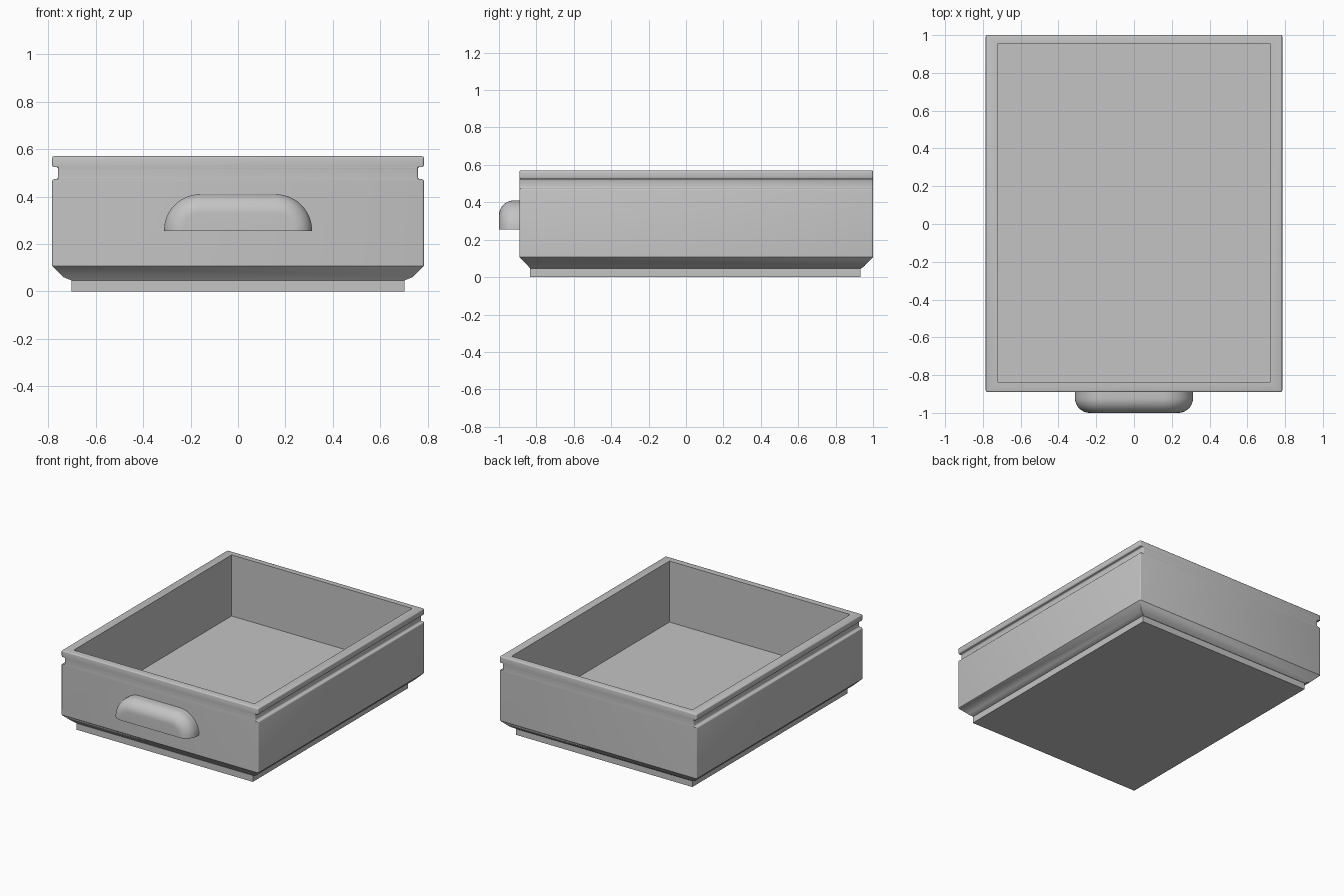
import bpy
import bmesh
import math

default = bpy.data.objects.get("Cube")
if default:
    bpy.data.objects.remove(default)

grey = bpy.data.materials.new("plain grey")
grey.use_nodes = True
colour = (0.55, 0.55, 0.55, 1)
grey.diffuse_color = colour
grey.node_tree.nodes["Principled BSDF"].inputs["Base Color"].default_value = colour

FRONT, BACK, SIDE = -0.89, 1.0, 0.785


def finish(bm, name, angle=30):
    """Turn a bmesh into a shaded object."""
    bmesh.ops.recalc_face_normals(bm, faces=bm.faces)
    mesh = bpy.data.meshes.new(name)
    bm.to_mesh(mesh)
    bm.free()
    mesh.materials.append(grey)
    obj = bpy.data.objects.new(name, mesh)
    bpy.context.collection.objects.link(obj)
    bpy.ops.object.select_all(action='DESELECT')
    obj.select_set(True)
    bpy.context.view_layer.objects.active = obj
    bpy.ops.object.shade_smooth_by_angle(angle=math.radians(angle))
    return obj


def loft(loops):
    """Skin a stack of equal loops and cap both ends."""
    bm = bmesh.new()
    rings = [[bm.verts.new(p) for p in loop] for loop in loops]
    for a, b in zip(rings, rings[1:]):
        for i in range(len(a)):
            j = (i + 1) % len(a)
            bm.faces.new((a[i], a[j], b[j], b[i]))
    bm.faces.new(rings[0])
    bm.faces.new(rings[-1])
    return bm


def rect(x, y0, y1, z):
    return [(-x, y0, z), (x, y0, z), (x, y1, z), (-x, y1, z)]


# Drawer box: chamfered bottom, runner grooves on the sides, open tray inside
groove = SIDE - 0.025
body = loft([
    rect(0.70, -0.832, 0.935, 0.045),
    rect(0.738, -0.845, 0.955, 0.06),
    rect(SIDE, FRONT, BACK, 0.107),
    rect(SIDE, FRONT, BACK, 0.473),
    rect(groove, FRONT, BACK, 0.473),
    rect(groove, FRONT, BACK, 0.525),
    rect(SIDE, FRONT, BACK, 0.525),
    rect(SIDE, FRONT, BACK, 0.57),
    rect(0.72, -0.84, 0.955, 0.57),
    rect(0.72, -0.84, 0.955, 0.13),
])
bmesh.ops.recalc_face_normals(body, faces=body.faces)
bmesh.ops.dissolve_limit(body, angle_limit=0.01, verts=body.verts, edges=body.edges)

# Soften the outer edges above the chamfer
outer = [e for e in body.edges
         if e.calc_face_angle(0) > 1
         and all(v.co.z > 0.1 and abs(v.co.x) > 0.73 for v in e.verts)]
bmesh.ops.bevel(body, geom=outer, offset=0.008, segments=3, profile=0.5,
                affect='EDGES', clamp_overlap=True)
finish(body, "drawer_box")

# Base plinth
finish(loft([rect(0.703, -0.835, 0.932, z) for z in (0, 0.046)]), "base_plinth")

# Handle: half-dome outline with a rounded outer edge
HALF, LOW, HIGH, DEPTH, ROUND, STEPS = 0.313, 0.255, 0.41, 0.11, 0.08, 12


def handle_loop(inset, y):
    radius = HIGH - LOW - inset
    straight = HALF - (HIGH - LOW)
    points = []
    for side in (1, -1):
        arc = [(side * (straight + radius * math.cos(a)), y, LOW + radius * math.sin(a))
               for a in (math.pi / 2 * k / STEPS for k in range(STEPS + 1))]
        points += arc if side > 0 else arc[::-1]
    return points


loops = [handle_loop(0, FRONT + 0.005)]
for k in range(STEPS + 1):
    t = math.pi / 2 * k / STEPS
    loops.append(handle_loop(ROUND * (1 - math.cos(t)),
                             FRONT - DEPTH + ROUND * (1 - math.sin(t))))
finish(loft(loops), "handle")
